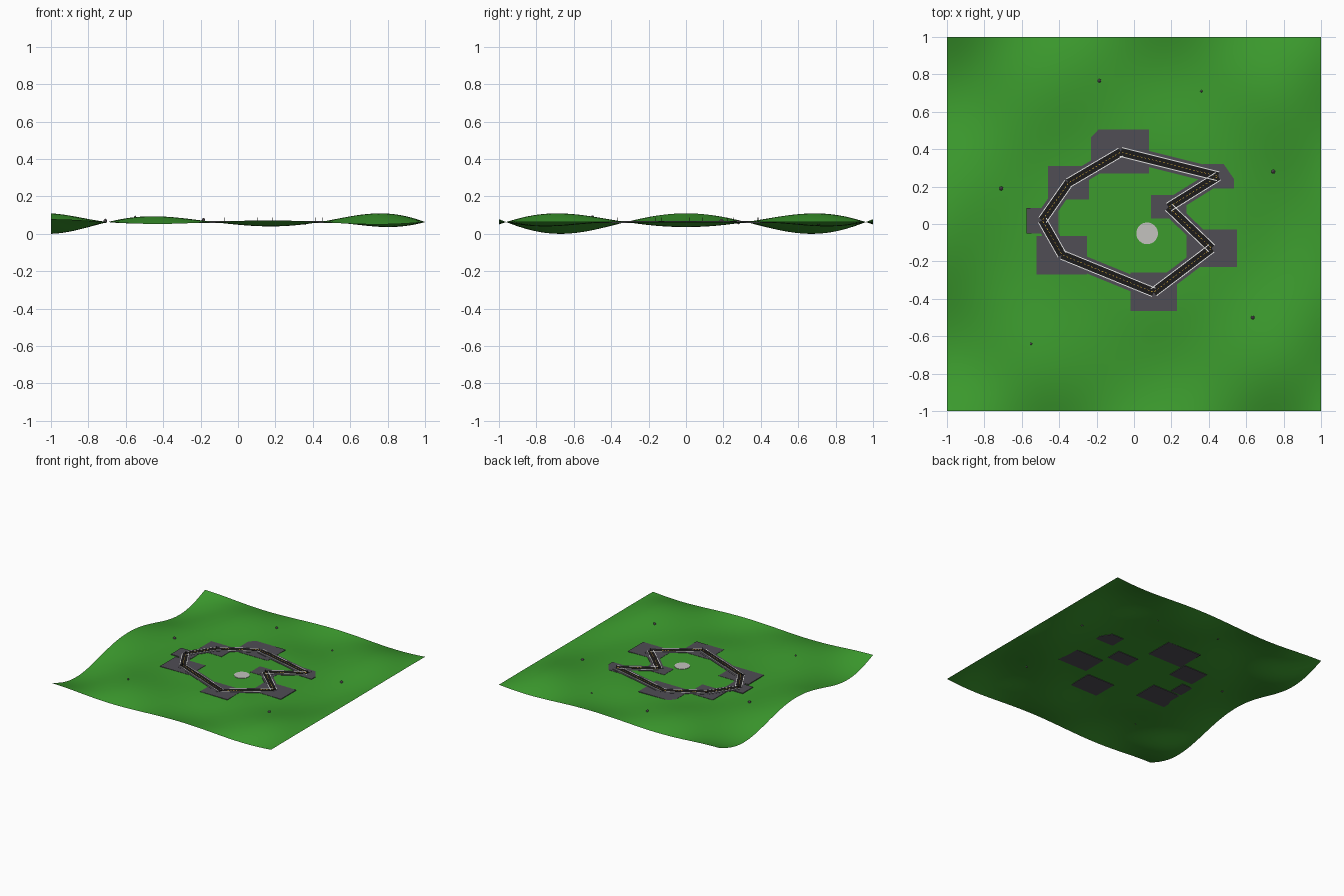
import bpy, bmesh, math
from mathutils import Vector, Matrix

if "Cube" in bpy.data.objects:
    bpy.data.objects.remove(bpy.data.objects["Cube"])


def material(name, rgb):
    m = bpy.data.materials.new(name)
    m.diffuse_color = (*rgb, 1)
    m.use_nodes = True
    m.node_tree.nodes["Principled BSDF"].inputs["Base Color"].default_value = m.diffuse_color
    return m


GRASS = material("grass green", (0.045, 0.33, 0.027))
PAVING = material("paving grey", (0.08, 0.075, 0.09))
ASPHALT = material("asphalt black", (0.012, 0.011, 0.011))
WHITE = material("line white", (0.8, 0.8, 0.8))
YELLOW = material("line yellow", (0.75, 0.45, 0.04))
CONCRETE = material("concrete light grey", (0.55, 0.54, 0.52))
STONE = material("stone mauve", (0.2, 0.16, 0.19))


def finish(bm, name, mat, smooth=False):
    bmesh.ops.recalc_face_normals(bm, faces=bm.faces)
    me = bpy.data.meshes.new(name)
    bm.to_mesh(me)
    bm.free()
    me.materials.append(mat)
    for p in me.polygons:
        p.use_smooth = smooth
    ob = bpy.data.objects.new(name, me)
    bpy.context.collection.objects.link(ob)
    return ob


def prism(bm, pts, z0, z1):
    """Extrude a flat outline between two heights."""
    low = [bm.verts.new((x, y, z0)) for x, y in pts]
    high = [bm.verts.new((x, y, z1)) for x, y in pts]
    bm.faces.new(low[::-1])
    bm.faces.new(high)
    n = len(pts)
    for i in range(n):
        j = (i + 1) % n
        bm.faces.new((low[i], low[j], high[j], high[i]))


def strip(bm, a, b, offset, half, z0, z1):
    """Straight plank from a to b, shifted sideways by offset."""
    d = (b - a).normalized()
    side = Vector((-d.y, d.x))
    lo, hi = side * (offset - half), side * (offset + half)
    prism(bm, [a + lo, b + lo, b + hi, a + hi], z0, z1)


# Rolling ground: waves fade out toward the flat middle
def wave(x, y):
    amp = 0.085 * max(0, math.hypot(x, y) - 0.45)
    return amp * math.sin(5.55 * (x + 0.13)) * math.cos(4.9 * y)


bm = bmesh.new()
bmesh.ops.create_grid(bm, x_segments=80, y_segments=80, size=1)
for v in bm.verts:
    v.co.z = wave(v.co.x, v.co.y)
BASE = -min(v.co.z for v in bm.verts)
for v in bm.verts:
    v.co.z += BASE
ground = finish(bm, "ground", GRASS, True)

# Paved pads under each bend: x0, x1, y0, y1
pads = [(-.23, .08, .27, .505), (-.46, -.24, .13, .31), (-.575, -.405, -.05, .085),
        (-.52, -.25, -.27, -.065), (-.02, .23, -.465, -.26), (.28, .55, -.23, -.03),
        (.09, .28, .03, .155)]
bm = bmesh.new()
for x0, x1, y0, y1 in pads:
    prism(bm, [(x0, y0), (x1, y0), (x1, y1), (x0, y1)], BASE - .004, BASE + .002)
prism(bm, [(.37, .19), (.535, .19), (.535, .24), (.48, .32), (.37, .32)],
      BASE - .004, BASE + .002)
finish(bm, "bend_pads", PAVING)

# Closed road circuit, one straight per pair of bends
bends = [Vector(p) for p in [(-.07, .385), (-.35, .22), (-.49, .02), (-.385, -.165),
                             (.105, -.365), (.415, -.13), (.185, .09), (.45, .255)]]
legs = list(zip(bends, bends[1:] + bends[:1]))
shoulder, road, edges, dashes = (bmesh.new() for _ in range(4))
for a, b in legs:
    strip(shoulder, a, b, 0, .042, BASE + .0005, BASE + .003)
    strip(road, a, b, 0, .022, BASE + .001, BASE + .005)
    for s in (-1, 1):
        strip(edges, a, b, s * .024, .0025, BASE + .002, BASE + .006)
    n = int((b - a).length / .02)
    for i in range(n):
        strip(dashes, a.lerp(b, (i + .25) / n), a.lerp(b, (i + .75) / n),
              0, .0014, BASE + .0045, BASE + .0056)
finish(shoulder, "road_shoulder", PAVING)
finish(road, "road", ASPHALT)
finish(edges, "edge_lines", WHITE)
finish(dashes, "centre_dashes", YELLOW)

# Round plaza inside the circuit
bm = bmesh.new()
bmesh.ops.create_cone(bm, cap_ends=True, segments=32, radius1=.058, radius2=.058, depth=.003,
                      matrix=Matrix.Translation((.07, -.05, BASE + .0017)))
finish(bm, "plaza", CONCRETE)

# Thin marker posts at the bends
bm = bmesh.new()
for p in bends:
    bmesh.ops.create_cone(bm, cap_ends=True, segments=6, radius1=.0015, radius2=.0015, depth=.022,
                          matrix=Matrix.Translation((p.x, p.y, BASE + .013)))
finish(bm, "marker_posts", ASPHALT)

# Scattered stones
bm = bmesh.new()
for x, y, r in [(-.185, .765, .011), (.36, .71, .007), (-.71, .19, .012),
                (.745, .28, .012), (.635, -.5, .011), (-.55, -.64, .007)]:
    bmesh.ops.create_icosphere(bm, subdivisions=1, radius=r,
                               matrix=Matrix.Translation((x, y, BASE + wave(x, y) + r * .4)))
finish(bm, "stones", STONE)
